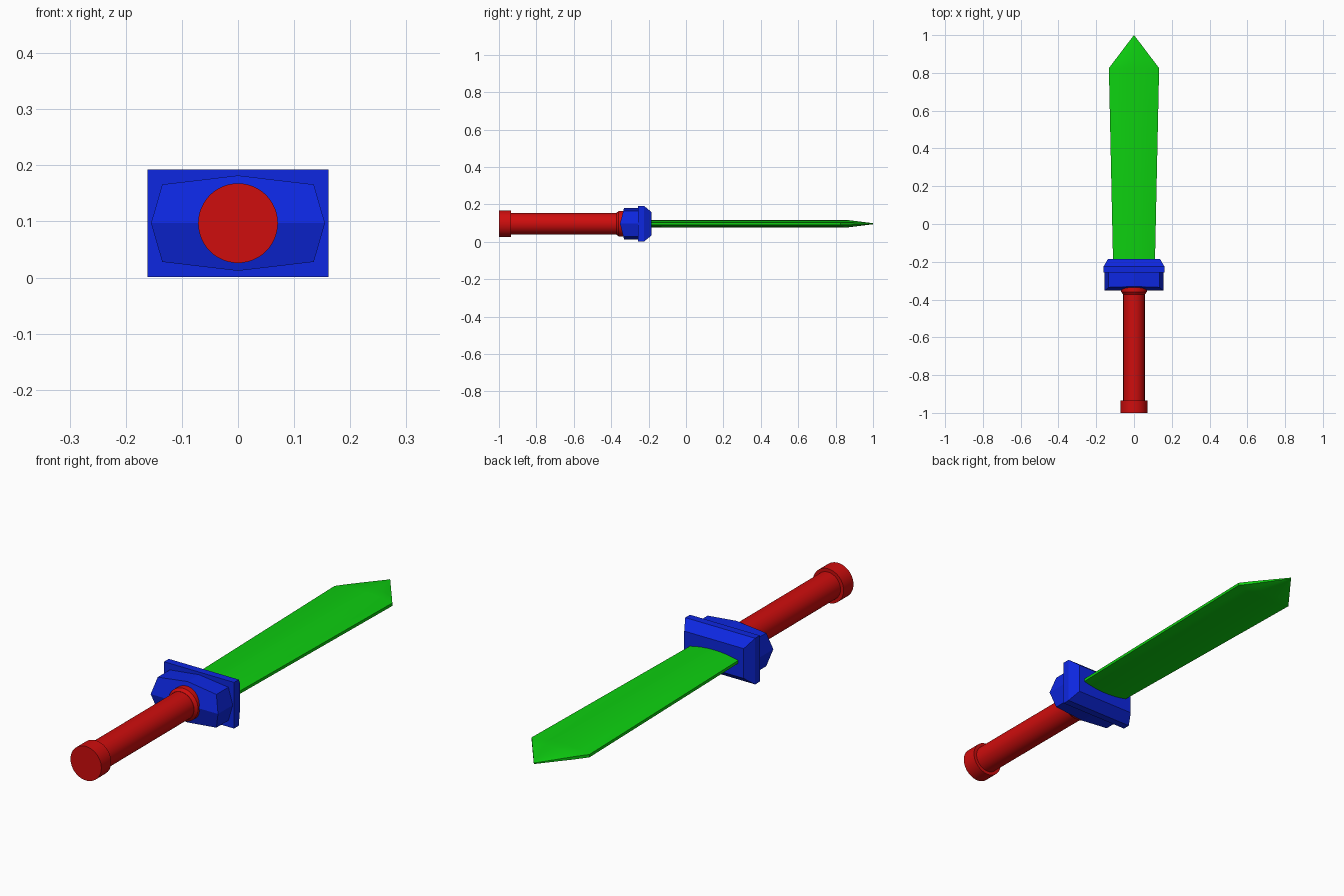
import bpy
import bmesh
from math import pi, sin, cos, radians

if "Cube" in bpy.data.objects:
    bpy.data.objects.remove(bpy.data.objects["Cube"])

MID = 0.097  # height of the sword's long axis


def material(name, rgb):
    m = bpy.data.materials.new(name)
    m.use_nodes = True
    m.diffuse_color = (*rgb, 1)
    bsdf = next(n for n in m.node_tree.nodes if n.type == "BSDF_PRINCIPLED")
    bsdf.inputs["Base Color"].default_value = (*rgb, 1)
    return m


red = material("red", (0.62, 0.004, 0.004))
blue = material("blue", (0.004, 0.02, 0.75))
green = material("green", (0.004, 0.62, 0.005))


def loft(name, rings, mat, smooth=None, ridge=None):
    """Skin a list of closed rings; ridge splits the first cap between two points."""
    bm = bmesh.new()
    loops = [[bm.verts.new((x, y, MID + z)) for x, y, z in r] for r in rings]
    n = len(loops[0])
    for a, b in zip(loops, loops[1:]):
        for i in range(n):
            j = (i + 1) % n
            bm.faces.new((a[i], a[j], b[j], b[i]))
    if ridge:
        i, j = ridge
        bm.faces.new(loops[0][i:j + 1])
        bm.faces.new(loops[0][j:] + loops[0][:i + 1])
    else:
        bm.faces.new(loops[0])
    bm.faces.new(loops[-1])
    bmesh.ops.remove_doubles(bm, verts=bm.verts, dist=0.0001)
    bmesh.ops.recalc_face_normals(bm, faces=bm.faces)
    mesh = bpy.data.meshes.new(name)
    bm.to_mesh(mesh)
    bm.free()
    mesh.materials.append(mat)
    ob = bpy.data.objects.new(name, mesh)
    bpy.context.collection.objects.link(ob)
    if smooth:
        bpy.ops.object.select_all(action="DESELECT")
        ob.select_set(True)
        bpy.context.view_layer.objects.active = ob
        bpy.ops.object.shade_smooth_by_angle(angle=radians(smooth))
    return ob


def circle(y, r, n=48):
    return [(r * cos(2 * pi * i / n), y, r * sin(2 * pi * i / n)) for i in range(n)]


def rect(y, w, h):
    return [(w, y, h), (-w, y, h), (-w, y, -h), (w, y, -h)]


def lens(y, w, h, edge, n=8):
    """Flat-edged, softly bulging blade section."""
    xs = [1 - 2 * i / n for i in range(n + 1)]
    top = [(w * x, y, edge + (h - edge) * (1 - x * x)) for x in xs]
    return top + [(x, y, -z) for x, y, z in reversed(top)]


# Grip: pommel, shaft and collar
loft("pommel", [circle(-1.0, 0.071), circle(-0.935, 0.071)], red, 30)
loft("grip", [circle(-0.95, 0.057), circle(-0.3, 0.057)], red, 30)
loft("grip_collar", [circle(-0.372, 0.058), circle(-0.36, 0.068),
                     circle(-0.3, 0.068)], red, 30)

# Guard block: eight-sided section with a wedge-shaped front
half = [(0.155, 0), (0.135, 0.069), (0, 0.085), (-0.135, 0.069)]
section = half + [(-x, -z) for x, z in half]
front = [(x, -0.353 + 0.26 * abs(z), z) for x, z in section]
back = [(x, -0.24, z) for x, z in section]
loft("guard_block", [front, back], blue, ridge=(0, 4))

# Guard plate, chamfered toward the blade
loft("guard_plate", [rect(-0.256, 0.161, 0.096), rect(-0.225, 0.161, 0.096),
                     rect(-0.184, 0.137, 0.062)], blue)

# Blade
loft("blade", [lens(-0.2, 0.111, 0.02, 0.006), lens(0.825, 0.133, 0.02, 0.006),
               lens(0.87, 0.099, 0.019, 0.006), lens(1.0, 0.0005, 0.003, 0.002)],
     green, 25)
